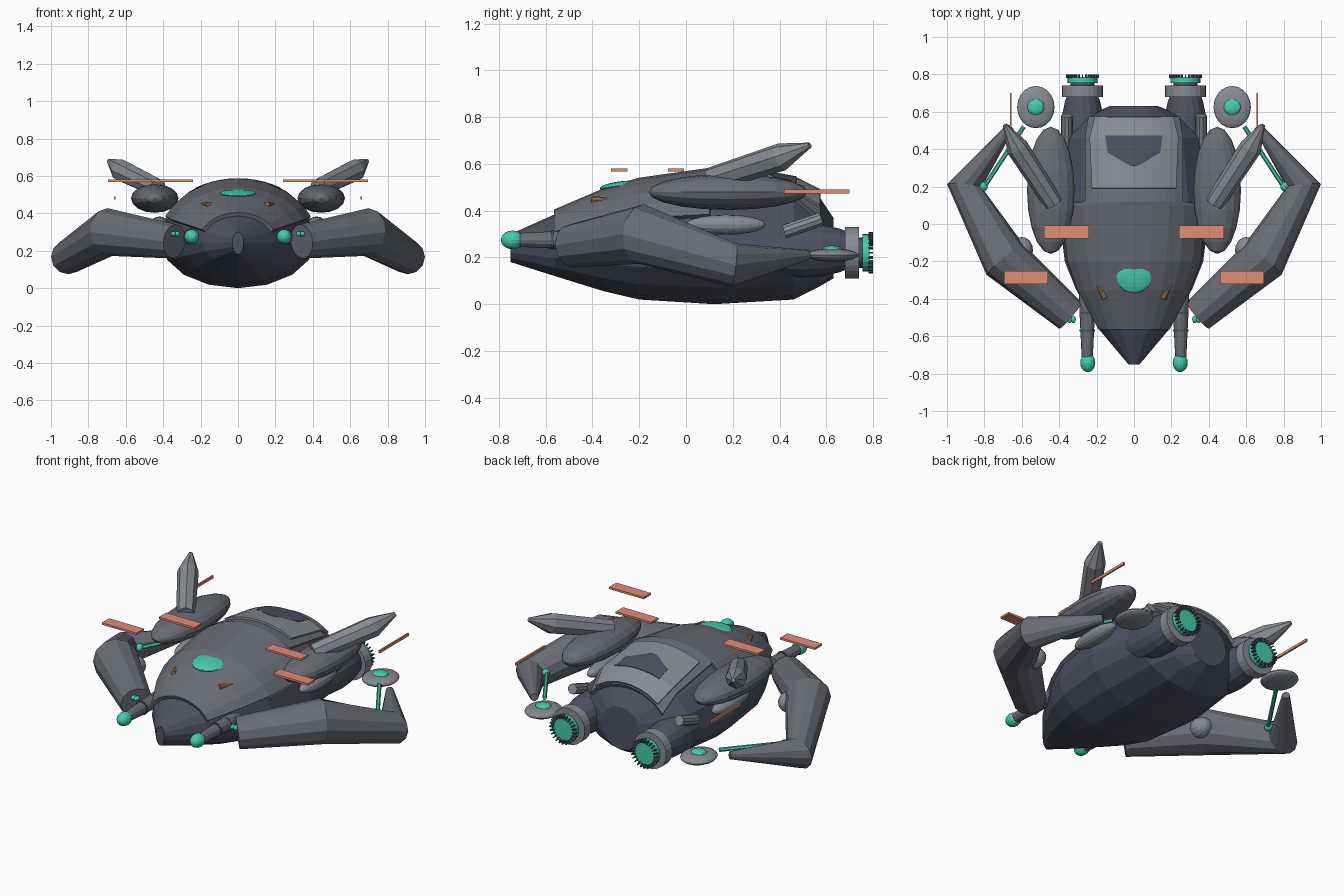
import bpy, bmesh
from math import sin, cos, pi, acos, radians
from mathutils import Vector, Matrix

if "Cube" in bpy.data.objects:
    bpy.data.objects.remove(bpy.data.objects["Cube"])


def material(name, rgb):
    m = bpy.data.materials.new(name)
    m.diffuse_color = (*rgb, 1)
    m.use_nodes = True
    m.node_tree.nodes["Principled BSDF"].inputs["Base Color"].default_value = m.diffuse_color
    return m


NAVY = material("navy", (0.075, 0.085, 0.12))
SLATE = material("slate", (0.14, 0.15, 0.175))
STEEL = material("steel", (0.24, 0.26, 0.29))
TEAL = material("teal", (0.06, 0.6, 0.42))
CORAL = material("coral", (0.75, 0.27, 0.19))
BRONZE = material("bronze", (0.33, 0.17, 0.09))


def finish(name, bm, mat, mirror=True, closed=True):
    if closed:
        bmesh.ops.recalc_face_normals(bm, faces=bm.faces)
    me = bpy.data.meshes.new(name)
    bm.to_mesh(me)
    bm.free()
    me.materials.append(mat)
    ob = bpy.data.objects.new(name, me)
    bpy.context.collection.objects.link(ob)
    if mirror:
        ob.modifiers.new("Mirror", 'MIRROR')
    return ob


def bridge(bm, rings, loop=True):
    for a, b in zip(rings, rings[1:]):
        n = len(a)
        for i in range(n if loop else n - 1):
            j = (i + 1) % n
            bm.faces.new((a[i], a[j], b[j], b[i]))


def tube(name, pts, radii, mat, sides=12, mirror=True):
    """Capped tube along a path with mitred joints."""
    bm = bmesh.new()
    P = [Vector(p) for p in pts]
    rings = []
    for k, p in enumerate(P):
        t = Vector()
        if k:
            t += (p - P[k - 1]).normalized()
        if k < len(P) - 1:
            t += (P[k + 1] - p).normalized()
        t.normalize()
        s = t.cross(Vector((0, 0, 1))).normalized()
        u = s.cross(t)
        rings.append([bm.verts.new(p + radii[k] * (s * cos(2 * pi * i / sides) + u * sin(2 * pi * i / sides)))
                      for i in range(sides)])
    bridge(bm, rings)
    bm.faces.new(rings[0])
    bm.faces.new(rings[-1])
    return finish(name, bm, mat, mirror)


def ellipsoid(name, c, r, mat, mirror=True, tilt=0, seg=16):
    bm = bmesh.new()
    bmesh.ops.create_uvsphere(bm, u_segments=seg, v_segments=10, radius=1)
    # poles point along the ship's length
    bm.transform(Matrix.Translation(c) @ Matrix.Rotation(tilt, 4, 'X')
                 @ Matrix.Diagonal((*r, 1)) @ Matrix.Rotation(pi / 2, 4, 'X'))
    return finish(name, bm, mat, mirror)


def box(name, lo, hi, mat):
    bm = bmesh.new()
    lo, hi = Vector(lo), Vector(hi)
    bmesh.ops.create_cube(bm, size=1)
    bm.transform(Matrix.Translation((lo + hi) / 2) @ Matrix.Diagonal((*(hi - lo), 1)))
    return finish(name, bm, mat)


# Hull stations: y, half width, bottom z, top z
ST = [(-.75, .03, .18, .30), (-.56, .19, .12, .385), (-.35, .31, .055, .475), (-.2, .37, .02, .52),
      (.12, .41, 0, .565), (.46, .37, .02, .515), (.57, .27, .075, .46), (.63, .13, .11, .37)]
MID = .245


def station(y):
    for a, b in zip(ST, ST[1:]):
        if y <= b[0]:
            f = (y - a[0]) / (b[0] - a[0])
            return [a[i] + f * (b[i] - a[i]) for i in range(1, 4)]
    return ST[-1][1:]


def hull_point(y, a, off=0):
    w, lo, hi = station(y)
    h = (hi - MID) if sin(a) > 0 else (MID - lo)
    return Vector(((w + off) * cos(a), y, MID + (h + off) * sin(a)))


# Faceted main hull
bm = bmesh.new()
rings = [[bm.verts.new(hull_point(s[0], 2 * pi * i / 16)) for i in range(16)] for s in ST]
bridge(bm, rings)
bm.faces.new(rings[0])
bm.faces.new(rings[-1])
finish("hull", bm, NAVY, False)


def patch(name, rows, off, mat):
    """Armour plate following the hull; rows are (y, half width)."""
    bm = bmesh.new()
    rings = []
    for y, hw in rows:
        a = acos(min(hw / station(y)[0], cos(radians(24))))
        rings.append([bm.verts.new(hull_point(y, a + (pi - 2 * a) * i / 10, off)) for i in range(11)])
    bridge(bm, rings, False)
    ob = finish(name, bm, mat, False, False)
    so = ob.modifiers.new("Solidify", 'SOLIDIFY')
    so.thickness, so.offset = .022, 0
    return ob


patch("upper_shell", [(-.56, 1), (-.35, 1), (-.2, 1), (.1, 1), (.12, .25), (.46, .25), (.57, .23)], .01, SLATE)
patch("deck_panel", [(.19, .21), (.46, .22), (.568, .19)], .022, STEEL)
patch("deck_vent", [(.31, .015), (.38, .13), (.47, .14)], .026, NAVY)

# Canopy gem and bronze intakes
ellipsoid("canopy", (0, -.285, .507), (.095, .085, .018), TEAL, False, radians(8))
tube("intake_bar", [(.225, -.26, .443), (.155, -.40, .447)], [.008, .015], BRONZE, 8)

# Shoulder pods, spikes and side blisters
ellipsoid("shoulder_pod", (.445, .18, .48), (.127, .34, .077), SLATE)
tube("pod_spike", [(.43, .11, .535), (.625, .41, .63), (.69, .53, .68)], [.052, .06, .012], STEEL, 8)
ellipsoid("side_blister", (.42, .17, .34), (.05, .17, .043), STEEL)
tube("rear_pipe", [(.36, .42, .31), (.36, .58, .365)], [.03, .03], STEEL, 10)

# Bent arms with wrist discs
tube("arm", [(.34, -.49, .25), (.69, -.19, .30), (.907, .205, .167), (.66, .52, .21)],
     [.092, .128, .093, .022], SLATE, 12)
ellipsoid("arm_blister", (.60, -.14, .27), (.06, .07, .06), STEEL)
tube("arm_strip", [(.80, .20, .20), (.59, .52, .225)], [.012, .012], TEAL, 6)
ellipsoid("elbow_light", (.805, .20, .20), (.022, .026, .022), TEAL)
ellipsoid("wrist_disc", (.525, .625, .21), (.1, .113, .028), STEEL)
ellipsoid("wrist_light", (.525, .625, .235), (.045, .042, .016), TEAL)

# Front guns
tube("gun_barrel", [(.25, -.38, .275), (.25, -.50, .275), (.25, -.71, .275)], [.045, .04, .03], SLATE)
for y in (-.57, -.475):
    tube("gun_band", [(.25, y - .005, .275), (.25, y + .005, .275)], [.042, .042], NAVY)
ellipsoid("gun_tip", (.247, -.742, .275), (.04, .05, .04), TEAL)
for x in (.325, .345):
    ellipsoid("shoulder_light", (x, -.51, .29), (.014, .02, .014), TEAL)

# Engines with toothed nozzles
EX, EZ = .275, .22
ellipsoid("engine_nacelle", (EX, .50, EZ + .01), (.115, .27, .115), NAVY)
tube("engine_ring", [(EX, .68, EZ), (EX, .74, EZ)], [.11, .11], STEEL, 24)
tube("engine_core", [(EX, .72, EZ), (EX, .755, EZ)], [.065, .065], NAVY, 24)
tube("engine_glow", [(EX, .755, EZ), (EX, .785, EZ)], [.08, .08], TEAL, 24)
bm = bmesh.new()
for i in range(24):
    bmesh.ops.create_cube(bm, size=1, matrix=Matrix.Translation((EX, .79, EZ))
                          @ Matrix.Rotation(2 * pi * i / 24, 4, 'Y')
                          @ Matrix.Translation((.077, 0, 0)) @ Matrix.Diagonal((.022, .02, .007, 1)))
finish("nozzle_teeth", bm, NAVY)

# Coral marker plates
box("marker_inner", (.24, -.078, .568), (.48, -.008, .58), CORAL)
box("marker_outer", (.46, -.32, .568), (.695, -.25, .58), CORAL)
box("marker_side", (.654, .42, .474), (.664, .70, .49), CORAL)
